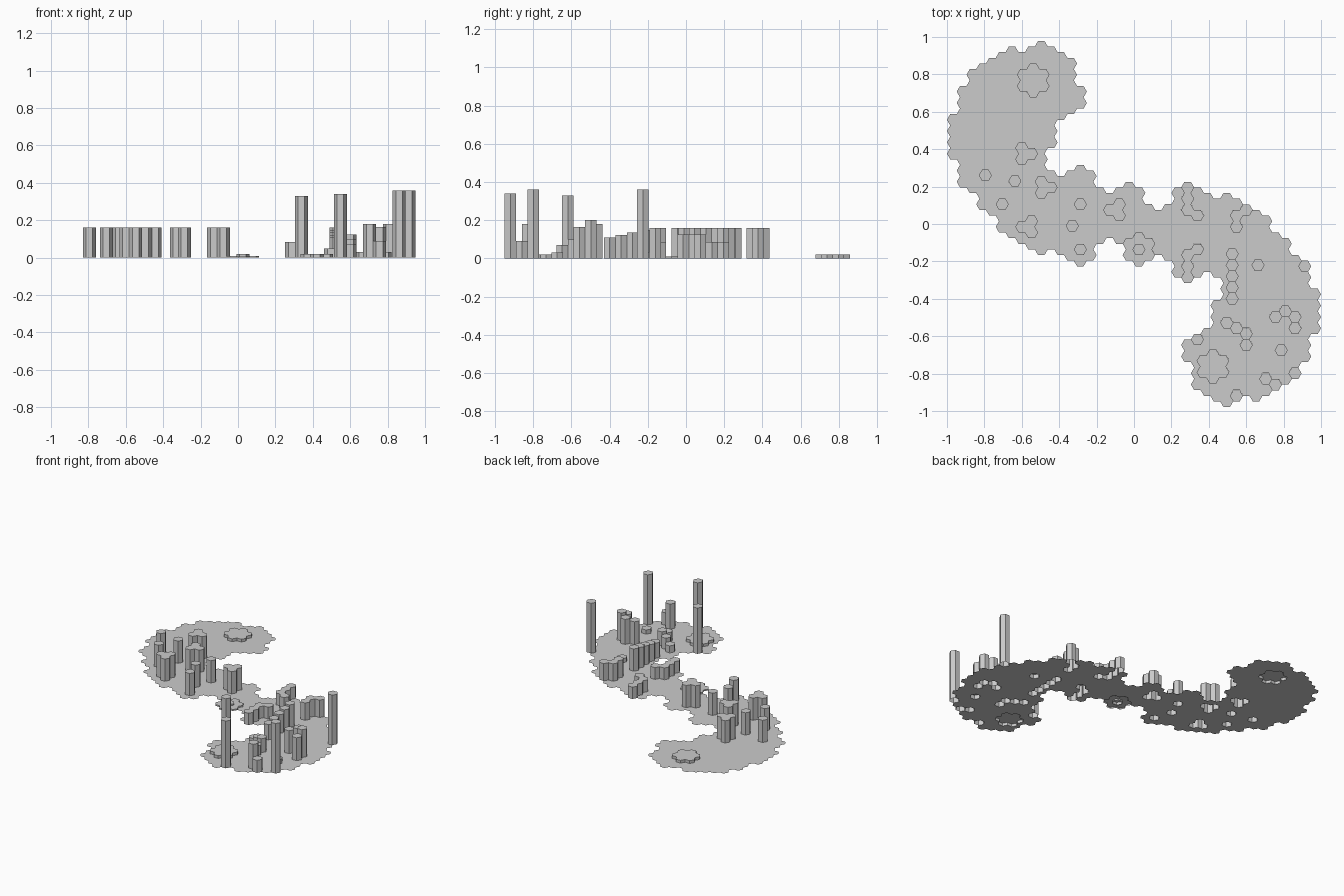
import bpy, bmesh, math
from mathutils import Vector

if "Cube" in bpy.data.objects:
    bpy.data.objects.remove(bpy.data.objects["Cube"])

R = 2 / 57.5                 # hex radius: 38 columns span 2 units
DX, DY = 1.5 * R, math.sqrt(3) * R
Y0 = 0.1955                  # row offset of even columns


def col_x(i):
    return -1 + R + i * DX


def rows(i):
    base = Y0 + (DY / 2 if i % 2 else 0)
    return [base + k * DY for k in range(-25, 20)]


def snap(x, y):
    # Lock a position to the tile lattice when it is close to a tile centre
    i = round((x - col_x(0)) / DX)
    yy = min(rows(i), key=lambda r: abs(r - y))
    if abs(col_x(i) - x) < 0.013 and abs(yy - y) < 0.018:
        return col_x(i), yy
    return x, y


def add_hex(bm, x, y, z=0):
    pts = [(x + R * math.cos(a * math.pi / 3), y + R * math.sin(a * math.pi / 3), z)
           for a in range(6)]
    return bm.faces.new([bm.verts.new(p) for p in pts])


def finish(bm, name):
    me = bpy.data.meshes.new(name)
    bm.to_mesh(me)
    bm.free()
    ob = bpy.data.objects.new(name, me)
    bpy.context.collection.objects.link(ob)
    return ob


def raised(name, cells, h):
    # Hollow hex column group, open underneath
    bm = bmesh.new()
    for x, y in cells:
        add_hex(bm, x, y, h)
    bmesh.ops.remove_doubles(bm, verts=bm.verts[:], dist=0.002)
    rim = [e for e in bm.edges if e.is_boundary]
    ext = bmesh.ops.extrude_edge_only(bm, edges=rim)["geom"]
    for v in ext:
        if isinstance(v, bmesh.types.BMVert):
            v.co.z = 0
    bmesh.ops.recalc_face_normals(bm, faces=bm.faces[:])
    finish(bm, name)


def ring(x, y):
    return [(x + DY * math.cos(math.radians(a)), y + DY * math.sin(math.radians(a)))
            for a in range(30, 390, 60)]


# Floor outline: (top, bottom) tile centres of the left half's columns
spans = [
    (.56, .37), (.71, .22), (.80, .19), (.83, .10), (.86, .07), (.89, -.02),
    (.92, -.05), (.89, -.08), (.92, -.11), (.95, -.14), (.26, -.11), (.23, -.14),
    (.26, -.17), (.29, -.20), (.26, -.17), (.17, -.08), (.14, -.05), (.17, -.08),
    (.20, -.17)]
hook = {10: (.92, .43), 11: (.89, .59), 12: (.86, .62), 13: (.71, .65)}

# Raised groups: (height, tile positions)
groups = [(.16, [p]) for p in
          [(-.795, .26), (-.705, .106), (-.637, .23), (-.33, -.01), (-.287, .106),
           (-.287, -.135)]]
groups += [
    (.16, [(-.60, .41), (-.60, .35), (-.55, .38)]),
    (.16, [(-.495, .20 + .025), (-.495, .166), (-.443, .196)]),
    (.16, [(-.60, -.015), (-.548, .015), (-.548, -.045)]),
    (.16, [(-.13, .075), (-.078, .106), (-.078, .045)]),
    (.085, [(.287, .196), (.287, .135), (.287, .075), (.339, .045)]),
    (.085, [(.339, -.135), (.287, -.166), (.287, -.226), (.287, -.286)]),
    (.125, [(.548, .045), (.548, -.015), (.60, .075)])]
# Stepped wall
groups += [(.11 + .0125 * k, [(.525, -.40 + .06 * k)]) for k in range(5)]
# Single posts of various heights
groups += [(h, [(x, y)]) for x, y, h in [
    (.663, -.22, .03), (.908, -.226, .36), (.75, -.497, .165), (.80, -.467, .18),
    (.86, -.497, .20), (.86, -.557, .165), (.787, -.675, .03), (.704, -.829, .18),
    (.756, -.858, .09), (.86, -.798, .36), (.548, -.919, .34), (.339, -.617, .33),
    (.496, -.527, .05), (.548, -.557, .08), (.60, -.588, .10), (.60, -.648, .07)]]
groups = [(h, [snap(*p) for p in cells]) for h, cells in groups]
# Flower-shaped tees and the small central mound
for x, y in [(-.539, .768), (.422, -.762)]:
    groups.append((.02, [(x, y)] + ring(x, y)))
mx, my = snap(.026, -.135)
groups.append((.01, ring(mx, my)))
groups.append((.02, [(mx, my)]))

# Floor tiles, second half by point symmetry
bm = bmesh.new()
cols = list(enumerate(spans)) + list(hook.items())
for i, (top, bot) in cols:
    for y in rows(i):
        if bot - .025 < y < top + .025:
            add_hex(bm, col_x(i), y)
            add_hex(bm, -col_x(i), -y)
bmesh.ops.remove_doubles(bm, verts=bm.verts[:], dist=0.003)

# Open the floor beneath every raised tile
for h, cells in groups:
    for x, y in cells:
        c = Vector((x, y, 0))
        normals = [Vector((math.cos(a), math.sin(a), 0))
                   for a in (math.radians(30 + 60 * k) for k in range(6))]
        for n in normals:
            near = [f for f in bm.faces if (f.calc_center_median() - c).length < 2.1 * R]
            geom = near + list({e for f in near for e in f.edges}) \
                + list({v for f in near for v in f.verts})
            bmesh.ops.bisect_plane(bm, geom=geom, dist=0.001,
                                   plane_co=c + n * DY / 2, plane_no=n)
        inside = [f for f in bm.faces
                  if all((f.calc_center_median() - c).dot(n) < DY / 2 - 1e-4 for n in normals)]
        bmesh.ops.delete(bm, geom=inside, context='FACES')
bmesh.ops.dissolve_limit(bm, angle_limit=0.01, verts=bm.verts[:], edges=bm.edges[:])
for f in bm.faces:
    if f.normal.z < 0:
        f.normal_flip()
finish(bm, "hex_floor")

# Raised columns
for k, (h, cells) in enumerate(groups):
    raised("hex_column_%02d" % k, cells, h)
